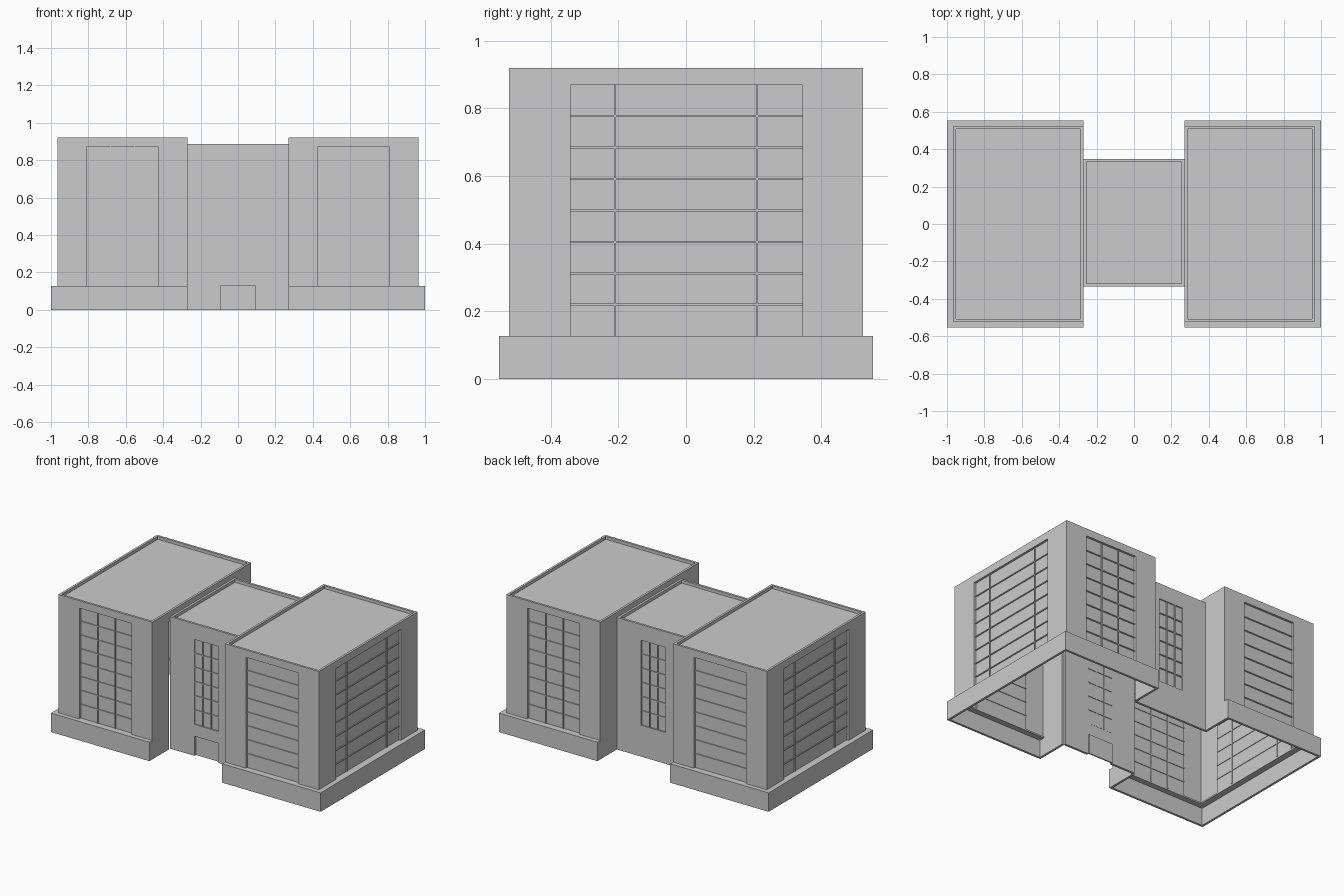
import bpy, bmesh

if "Cube" in bpy.data.objects:
    bpy.data.objects.remove(bpy.data.objects["Cube"])

T = 0.015            # wall thickness
XI, XO, YO = 0.27, 0.966, 0.523   # tower extents
PX, PY = 1.0, 0.553               # plinth extents
ZP, ZT = 0.127, 0.92              # plinth top, tower top
CY0, CY1, ZC = -0.333, 0.347, 0.885  # link block
STEP = 0.0925                     # storey height


def build(name, boxes, s=1):
    """One mesh from boxes (x0,x1,y0,y1,z0,z1); s=-1 turns it half a turn about z."""
    bm = bmesh.new()
    for x0, x1, y0, y1, z0, z1 in boxes:
        r = bmesh.ops.create_cube(bm, size=1)
        for v in r["verts"]:
            v.co = (s * (x0 + (v.co.x + .5) * (x1 - x0)),
                    s * (y0 + (v.co.y + .5) * (y1 - y0)),
                    z0 + (v.co.z + .5) * (z1 - z0))
    me = bpy.data.meshes.new(name)
    bm.to_mesh(me)
    bm.free()
    ob = bpy.data.objects.new(name, me)
    bpy.context.collection.objects.link(ob)
    return ob


def facade(axis, out, sign, a0, a1, w0, w1, z0, z1, wz0, wz1, depth=T, mullions=()):
    """Wall with a recessed window field: returns (wall boxes, glazing boxes)."""
    def b(u0, u1, d0, d1, za, zb):
        p, q = sorted((out - sign * d0, out - sign * d1))
        return (u0, u1, p, q, za, zb) if axis == 'y' else (p, q, u0, u1, za, zb)
    wall = [b(a0, w0, 0, T, z0, z1), b(w1, a1, 0, T, z0, z1), b(w0, w1, 0, T, wz1, z1)]
    if wz0 > z0:
        wall.append(b(w0, w1, 0, T, z0, wz0))
    glass = [b(w0, w1, depth, depth + .008, wz0, wz1)]
    n = round((wz1 - wz0) / STEP)
    h = (wz1 - wz0) / n
    for i in range(1, n):
        z = wz0 + i * h
        glass.append(b(w0, w1, depth - .006, depth + .012, z - .003, z + .003))
    for m in mullions:
        glass.append(b(m - .003, m + .003, depth - .007, depth + .012, wz0, wz1))
    return wall, glass


for s, side in ((1, "right"), (-1, "left")):
    # Open-bottomed plinth with a ledge around the tower foot
    L = T + .008
    build(side + "_plinth", [
        (PX - T, PX, -PY, PY, 0, ZP),
        (XI, PX - T, -PY, -PY + T, 0, ZP), (XI, PX - T, PY - T, PY, 0, ZP),
        (XI, XI + T, -PY + T, CY0, 0, ZP), (XI, XI + T, CY1, PY - T, 0, ZP),
        (XO - L, PX - T, -PY + T, PY - T, ZP - .01, ZP),
        (XI + T, XO - L, -PY + T, -YO + L, ZP - .01, ZP),
        (XI + T, XO - L, YO - L, PY - T, ZP - .01, ZP)], s)

    # Tower walls and glazing
    third = (0.81 - 0.425) / 3
    fw, fg = facade('y', -YO, -1, XI, XO, .425, .81, ZP, ZT, ZP, .87)
    bw, bg = facade('y', YO, 1, XI, XO, .425, .81, ZP, ZT, ZP, .87,
                    mullions=(.425 + third, .425 + 2 * third))
    sw, sg = facade('x', XO, 1, -YO + T, YO - T, -.342, .345, ZP, ZT, ZP, .87,
                    mullions=(-.21, .21))
    inner = [(XI, XI + T, -YO + T, CY0, ZP, ZT), (XI, XI + T, CY1, YO - T, ZP, ZT),
             (XI, XI + T, CY0, CY1, ZC - .03, ZT)]
    build(side + "_tower_walls", fw + bw + sw + inner, s)
    build(side + "_tower_windows", fg + bg + sg, s)
    build(side + "_tower_roof", [(XI + T, XO - T, -YO + T, YO - T, .89, .90)], s)

# Central link block: shallow window strips front and back, door in front only
D = .09
fw, fg = facade('y', CY0, -1, -XI, XI, -D, D, .131, ZC, .21, .78, depth=.008,
                mullions=(-.03, .03))
bw, bg = facade('y', CY1, 1, -XI, XI, -D, D, 0, ZC, .21, .78, depth=.008,
                mullions=(-.03, .03))
piers = [(-XI, -D, CY0, CY0 + T, 0, .131), (D, XI, CY0, CY0 + T, 0, .131)]
caps = [(-XI, -XI + T, CY0 + T, CY1 - T, ZC - .03, ZC),
        (XI - T, XI, CY0 + T, CY1 - T, ZC - .03, ZC)]
build("link_walls", fw + bw + piers + caps)
build("link_windows", fg + bg)
build("link_roof", [(-XI + T, XI - T, CY0 + T, CY1 - T, ZC - .03, ZC - .02)])
build("entrance_door", [(-D, D, CY0 + T, CY0 + T + .008, 0, .131)])
